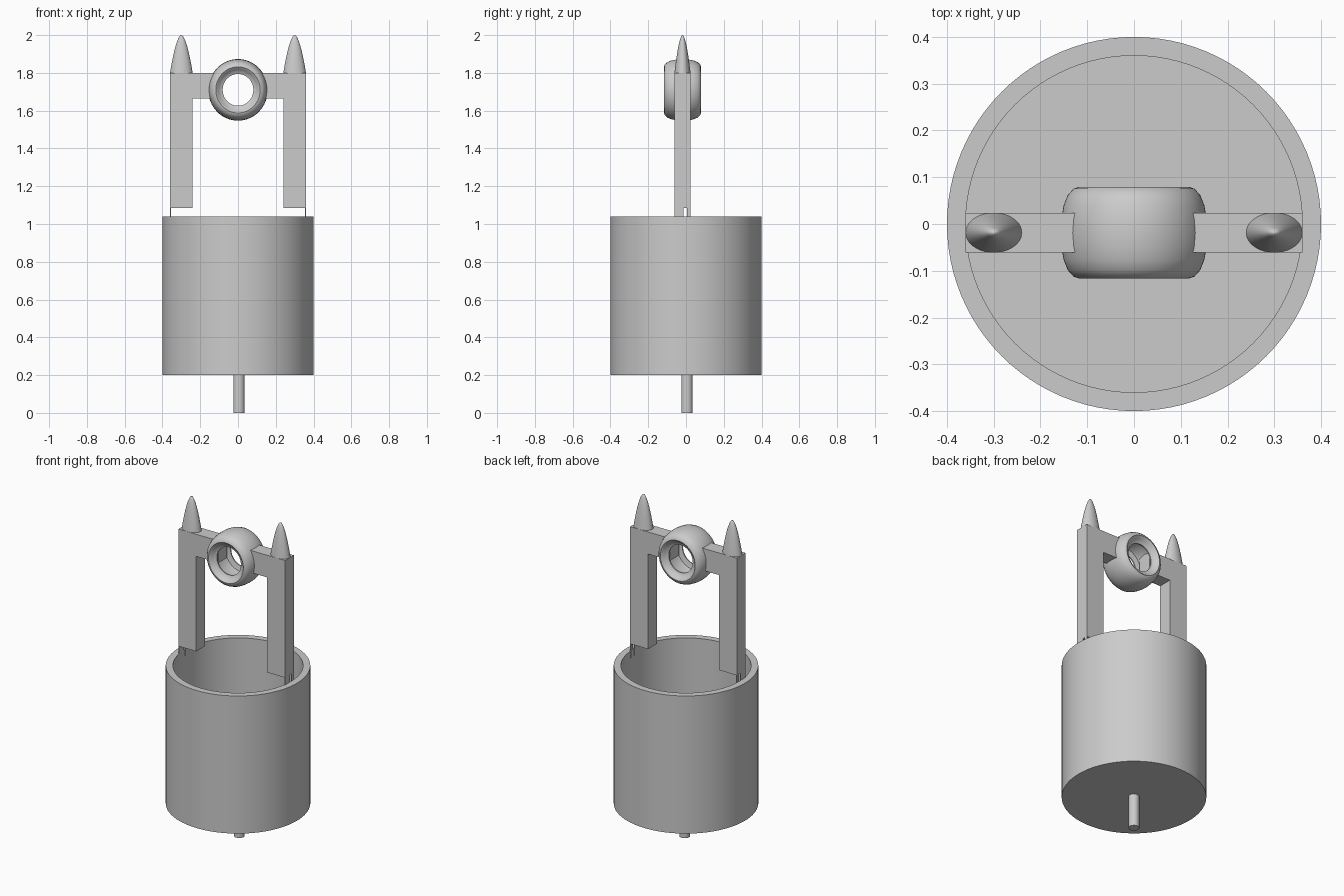
import bpy, math
from mathutils import Matrix

cube = bpy.data.objects.get("Cube")
if cube:
    bpy.data.objects.remove(cube, do_unlink=True)

grey = bpy.data.materials.new("grey")
grey.use_nodes = True
grey.diffuse_color = (0.6, 0.6, 0.6, 1)
grey.node_tree.nodes["Principled BSDF"].inputs["Base Color"].default_value = (0.6, 0.6, 0.6, 1)

ARM_Y = -0.0185   # centre of the handle frame
ARM_W = 0.085     # its depth
RING_Z = 1.71


def make(name, verts, faces, smooth=True):
    mesh = bpy.data.meshes.new(name)
    mesh.from_pydata(verts, [], faces)
    mesh.materials.append(grey)
    obj = bpy.data.objects.new(name, mesh)
    bpy.context.collection.objects.link(obj)
    if smooth:
        bpy.ops.object.select_all(action='DESELECT')
        obj.select_set(True)
        bpy.context.view_layer.objects.active = obj
        bpy.ops.object.shade_smooth_by_angle(angle=math.radians(35))
    return obj


def lathe(name, profile, steps=64, closed=False):
    """Spin (radius, height) points about z; zero radius makes a single pole."""
    verts, rows, faces = [], [], []
    for r, z in profile:
        count = steps if r > 0 else 1
        start = len(verts)
        for i in range(count):
            a = math.tau * i / steps
            verts.append((r * math.cos(a), r * math.sin(a), z))
        rows.append([start + i % count for i in range(steps)])
    pairs = list(zip(rows, rows[1:]))
    if closed:
        pairs.append((rows[-1], rows[0]))
    for low, high in pairs:
        for i in range(steps):
            j = (i + 1) % steps
            face = list(dict.fromkeys((low[i], low[j], high[j], high[i])))
            faces.append(face)
    return make(name, verts, faces)


def extrude_xz(name, outline, y0, y1):
    """Solid from an outline in the xz plane."""
    n = len(outline)
    verts = [(x, y, z) for y in (y0, y1) for x, z in outline]
    faces = [list(range(n)), list(range(2 * n - 1, n - 1, -1))]
    faces += [(i, i + n, (i + 1) % n + n, (i + 1) % n) for i in range(n)]
    if sum(a[0] * b[1] - b[0] * a[1] for a, b in zip(outline, outline[1:] + outline[:1])) < 0:
        faces = [list(reversed(f)) for f in faces]
    return make(name, verts, faces, smooth=False)


# Open cup and the pin under it
lathe("cup", [(0, 0.2), (0.4, 0.2), (0.4, 1.04), (0.36, 1.04), (0.36, 0.24), (0, 0.24)], 96)
pin = lathe("bottom_pin", [(0, 0), (0.03, 0), (0.03, 0.21), (0, 0.21)], 32)
pin.location = (0.005, 0.005, 0)

# Handle frame, spikes and mounting tabs on both sides
for side, label in ((1, "left"), (-1, "right")):
    arm = [(0.09, 1.665), (0.24, 1.665), (0.24, 1.085), (0.36, 1.085), (0.36, 1.8), (0.09, 1.8)]
    extrude_xz(label + "_arm", [(side * x, z) for x, z in arm],
               ARM_Y - ARM_W / 2, ARM_Y + ARM_W / 2)

    # Thin tab joining arm and cup, split by a narrow slot
    tab = [(0.356, 1.0), (0.36, 1.0), (0.36, 1.085), (0.356, 1.085)]
    for part, y0, y1 in (("front", ARM_Y - ARM_W / 2, -0.012), ("back", 0.004, ARM_Y + ARM_W / 2)):
        extrude_xz(f"{label}_tab_{part}", [(side * x, z) for x, z in tab], y0, y1)

    rows = 14
    curve = [((1 - i / rows) ** 0.55, 0.2 * i / rows) for i in range(rows)]
    spike = lathe(label + "_spike", [(0, 0)] + curve + [(0.1, 0.1985), (0, 0.2)], 40)
    spike.data.transform(Matrix.Diagonal((0.06, ARM_W / 2, 1, 1)))
    spike.location = (side * 0.3, ARM_Y, 1.8)

# Barrel-shaped ring with inward lips and a hollow middle
half = [(0.163, 0), (0.161, 0.03), (0.156, 0.058), (0.147, 0.08), (0.134, 0.094),
        (0.122, 0.098), (0.116, 0.094), (0.106, 0.082), (0.095, 0.073), (0.084, 0.069),
        (0.084, 0.062), (0.115, 0.055), (0.125, 0)]
profile = [(r, -z) for r, z in reversed(half[1:-1])] + half
ring = lathe("centre_ring", profile, 64, closed=True)
ring.data.transform(Matrix.Diagonal((0.965, 1, 1, 1)))
ring.data.transform(Matrix.Rotation(math.pi / 2, 4, 'X'))
ring.location = (0, ARM_Y, RING_Z)
